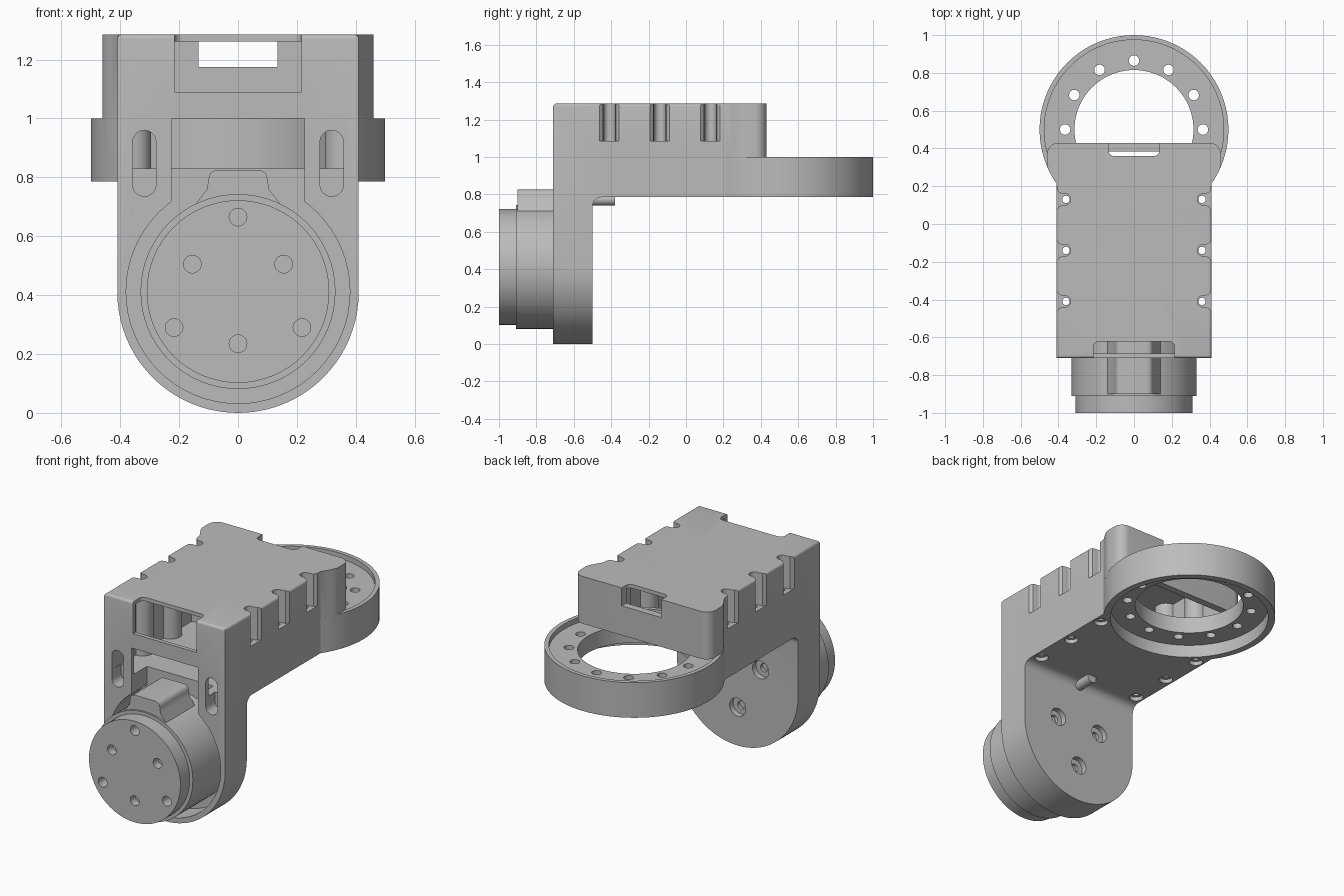
import bpy, bmesh, math

if "Cube" in bpy.data.objects:
    bpy.data.objects.remove(bpy.data.objects["Cube"])

grey = bpy.data.materials.new("plain_grey")
grey.diffuse_color = (0.5, 0.5, 0.5, 1)
grey.use_nodes = True
grey.node_tree.nodes["Principled BSDF"].inputs["Base Color"].default_value = grey.diffuse_color


def prism(name, pts, axis, a, b):
    """Extrude a 2D outline along an axis from a to b."""
    place = {"x": lambda u, v, w: (w, u, v),
             "y": lambda u, v, w: (u, w, v),
             "z": lambda u, v, w: (u, v, w)}[axis]
    bm = bmesh.new()
    lo = [bm.verts.new(place(u, v, a)) for u, v in pts]
    hi = [bm.verts.new(place(u, v, b)) for u, v in pts]
    bm.faces.new(lo)
    bm.faces.new(hi)
    n = len(pts)
    for i in range(n):
        j = (i + 1) % n
        bm.faces.new((lo[i], lo[j], hi[j], hi[i]))
    bmesh.ops.recalc_face_normals(bm, faces=bm.faces[:])
    me = bpy.data.meshes.new(name)
    bm.to_mesh(me)
    bm.free()
    me.materials.append(grey)
    ob = bpy.data.objects.new(name, me)
    bpy.context.collection.objects.link(ob)
    return ob


def arc(cu, cv, r, a0, a1, n=8):
    return [(cu + r * math.cos(math.radians(a0 + (a1 - a0) * i / n)),
             cv + r * math.sin(math.radians(a0 + (a1 - a0) * i / n))) for i in range(n + 1)]


def cyl(name, axis, cu, cv, r, a, b, n=24):
    return prism(name, arc(cu, cv, r, 0, 360, n)[:-1], axis, a, b)


def rounded(u0, u1, v0, v1, r):
    return (arc(u1 - r, v1 - r, r, 0, 90) + arc(u0 + r, v1 - r, r, 90, 180)
            + arc(u0 + r, v0 + r, r, 180, 270) + arc(u1 - r, v0 + r, r, 270, 360))


def box(u0, u1, v0, v1):
    return [(u0, v0), (u1, v0), (u1, v1), (u0, v1)]


def boolean(ob, other, op="DIFFERENCE"):
    mod = ob.modifiers.new("cut", "BOOLEAN")
    mod.operation, mod.solver, mod.object = op, "EXACT", other
    bpy.context.view_layer.objects.active = ob
    bpy.ops.object.modifier_apply(modifier="cut")
    bpy.data.objects.remove(other, do_unlink=True)


TOP, CZ = 1.285, 0.412      # top of housing, motor axis height

# L-shaped bracket with filleted inner corner, trimmed to a round-bottomed front outline
side = ([(-0.71, 0), (-0.50, 0)] + arc(-0.45, 0.735, 0.05, 180, 90)
        + [(0.30, 0.785), (0.30, TOP)] + arc(-0.695, TOP - 0.015, 0.015, 90, 180, 4))
bracket = prism("bracket", side, "x", -0.6, 0.6)
front = (arc(0, 0.41, 0.41, 180, 360, 40) + arc(0.395, TOP - 0.015, 0.015, 0, 90, 4)
         + arc(-0.395, TOP - 0.015, 0.015, 90, 180, 4))
boolean(bracket, prism("outline", front, "y", -1, 1), "INTERSECT")

# flared back end of the housing following the ring, with rounded corners
half = [(0.40, 0.10), (0.41, 0.214), (0.436, 0.255), (0.452, 0.285), (0.46, 0.31)] \
    + arc(0.40, 0.37, 0.06, 0, 90)
flare = prism("flare", half + [(-x, y) for x, y in reversed(half)], "z", 0.99, TOP)
boolean(bracket, flare, "UNION")

# hollow inside, leaving screw bosses along both walls
cavity = prism("cavity", box(-0.36, 0.36, -0.685, 0.385), "z", 0.83, 1.262)
spots = [(s * 0.36, y) for s in (-1, 1) for y in (-0.41, -0.14, 0.13)]
for x, y in spots:
    boolean(cavity, cyl("boss", "z", x, y, 0.065, 0.7, 1.4))
boolean(bracket, cavity)

# flanged ring at the back
boolean(bracket, cyl("clear", "z", 0, 0.5, 0.472, 0.7, 0.995, 80))
ring = cyl("ring", "z", 0, 0.5, 0.5, 0.785, 1.0, 80)
for r, a, b in ((0.475, 0.968, 1.1), (0.46, 0.7, 0.865), (0.315, 0.7, 1.1)):
    boolean(ring, cyl("bore", "z", 0, 0.5, r, a, b, 80))
for i in range(12):
    t = i * math.pi / 6
    boolean(ring, cyl("hole", "z", 0.365 * math.cos(t), 0.5 + 0.365 * math.sin(t),
                      0.028, 0.7, 1.1, 16))
boolean(bracket, ring, "UNION")

# openings: upper front notch, lower front slot, back window
boolean(bracket, prism("notch", rounded(-0.215, 0.215, -0.9, -0.622, 0.03), "z", 1.09, 1.4))
boolean(bracket, prism("slot", box(-0.225, 0.225, 0.6, 1.0), "y", -0.8, -0.56))
boolean(bracket, prism("window", rounded(-0.135, 0.135, 0.36, 0.6, 0.03), "z", 1.175, 1.4))

# motor pocket and vertical slots in the front plate
boolean(bracket, cyl("pocket", "y", 0, CZ, 0.38, -0.8, -0.56, 64))
for s in (-1, 1):
    x = s * 0.318
    boolean(bracket, prism("long_slot", arc(x, 0.92, 0.04, 0, 180) + arc(x, 0.775, 0.04, 180, 360),
                           "y", -0.8, -0.62))

# side notches with screw holes, countersunk underneath
for x, y in spots:
    s = 1 if x > 0 else -1
    pts = [(0.45, -0.06), (0.412, -0.055), (0.395, -0.035), (0.375, -0.03)] \
        + arc(0.365, 0, 0.03, 270, 90) + [(0.375, 0.03), (0.395, 0.035), (0.412, 0.055), (0.45, 0.06)]
    boolean(bracket, prism("side_notch", [(s * u, y + v) for u, v in pts], "z", 1.085, 1.4))
    boolean(bracket, cyl("screw_hole", "z", x, y, 0.02, 0.7, 1.2, 16))
    boolean(bracket, cyl("counterbore", "z", x, y, 0.04, 0.7, 0.81, 20))

# motor mounting holes in the back of the plate
mounts = [(-0.155, 0.505), (0.155, 0.505), (0, 0.235)]
for x, z in mounts:
    boolean(bracket, cyl("mount_hole", "y", x, z, 0.025, -0.7, -0.4, 16))
    boolean(bracket, cyl("mount_bore", "y", x, z, 0.055, -0.535, -0.4, 24))

# motor can with a cable clip on top
motor = cyl("motor_can", "y", 0, CZ, 0.331, -0.91, -0.555, 64)
clip = [(-0.15, 0.66), (-0.14, 0.715), (-0.105, 0.76)] + arc(-0.07, 0.795, 0.03, 180, 90, 4)
clip = clip + [(-x, z) for x, z in reversed(clip)]
boolean(motor, prism("clip", clip, "y", -0.9, -0.62), "UNION")

# motor front cap with six holes
cap = cyl("motor_cap", "y", 0, CZ, 0.31, -1.0, -0.90, 64)
for x, z in mounts:
    boolean(cap, cyl("small_hole", "y", x, z, 0.03, -1.1, -0.95, 20))
for x, z in ((0, 0.665), (-0.217, 0.29), (0.217, 0.29)):
    boolean(cap, cyl("large_hole", "y", x, z, 0.03, -1.1, -0.93, 20))

# small locating pin under the arm
pin = cyl("locating_pin", "y", 0, 0.772, 0.032, -0.52, -0.38, 20)

for ob in (bracket, motor, cap, pin):
    bpy.ops.object.select_all(action="DESELECT")
    ob.select_set(True)
    bpy.context.view_layer.objects.active = ob
    bpy.ops.object.shade_smooth_by_angle(angle=math.radians(30))
